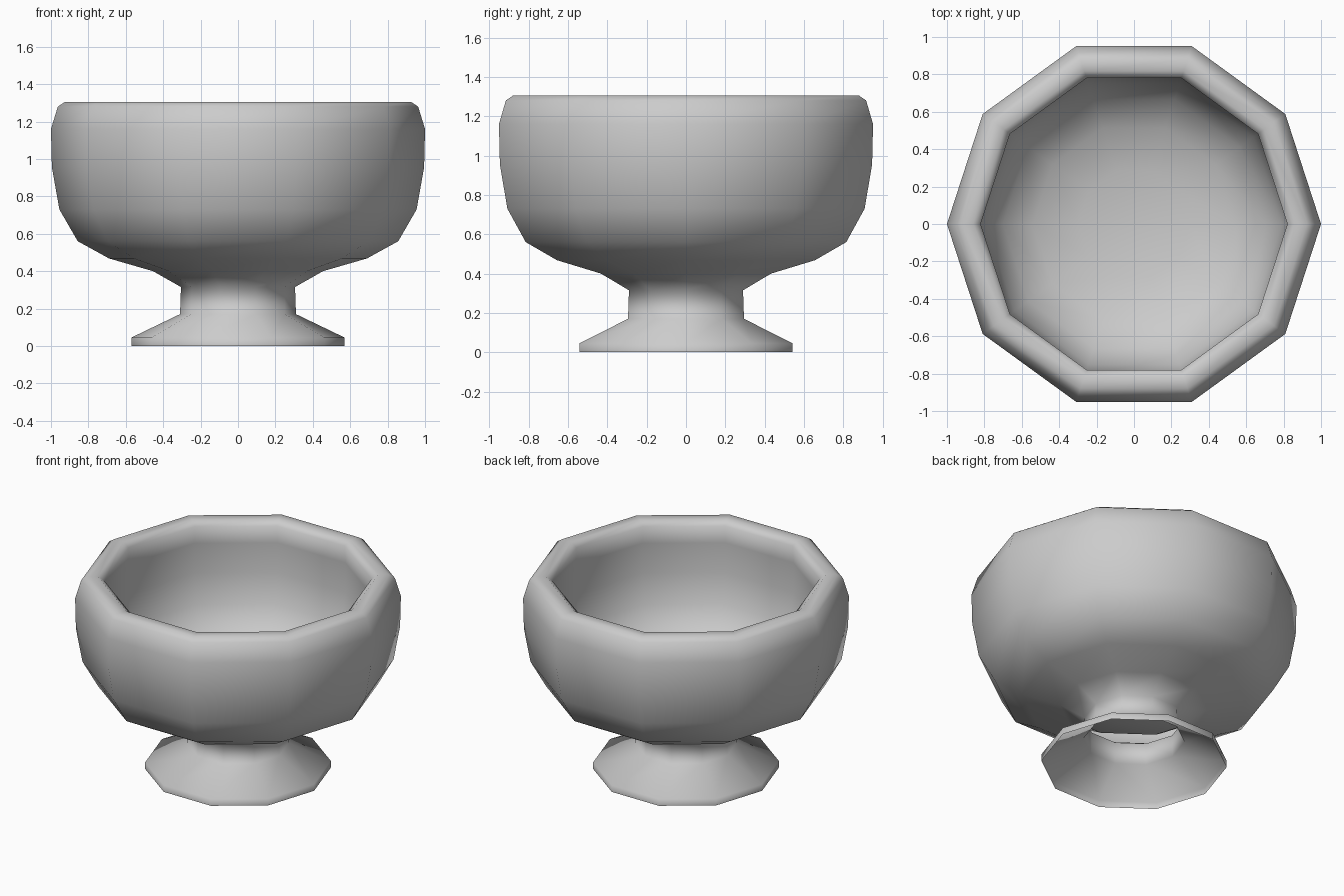
import bpy, bmesh, math

if "Cube" in bpy.data.objects:
    bpy.data.objects.remove(bpy.data.objects["Cube"])

SIDES = 10


def lathe(name, profile):
    """Spin (radius, z) points around z; radius 0 closes with a single point."""
    bm = bmesh.new()
    rings = []
    for r, z in profile:
        if r == 0:
            rings.append([bm.verts.new((0, 0, z))] * SIDES)
        else:
            rings.append([bm.verts.new((r * math.cos(math.tau * i / SIDES),
                                        r * math.sin(math.tau * i / SIDES), z))
                          for i in range(SIDES)])
    for a, b in zip(rings, rings[1:]):
        for i in range(SIDES):
            j = (i + 1) % SIDES
            loop = [a[i], a[j], b[j], b[i]]
            bm.faces.new(list(dict.fromkeys(loop)))
    for f in bm.faces:
        f.smooth = True
    mesh = bpy.data.meshes.new(name)
    bm.to_mesh(mesh)
    bm.free()
    obj = bpy.data.objects.new(name, mesh)
    bpy.context.collection.objects.link(obj)
    return obj


# Hollow flared foot and neck, running into the outer bowl, rim and inner bowl
foot_and_neck = [(0.57, 0), (0.57, 0.045), (0.31, 0.17), (0.305, 0.315)]
outer_bowl = [(0.455, 0.40), (0.69, 0.468), (0.857, 0.56), (0.955, 0.73),
              (0.995, 0.955), (1.0, 1.16), (0.963, 1.28)]
rim = [(0.925, 1.305), (0.86, 1.305), (0.82, 1.275)]
inner_bowl = [(0.825, 1.16), (0.825, 0.96), (0.79, 0.76), (0.70, 0.61),
              (0.54, 0.51), (0.30, 0.455), (0, 0.44)]
lathe("footed_bowl", foot_and_neck + outer_bowl + rim + inner_bowl)
